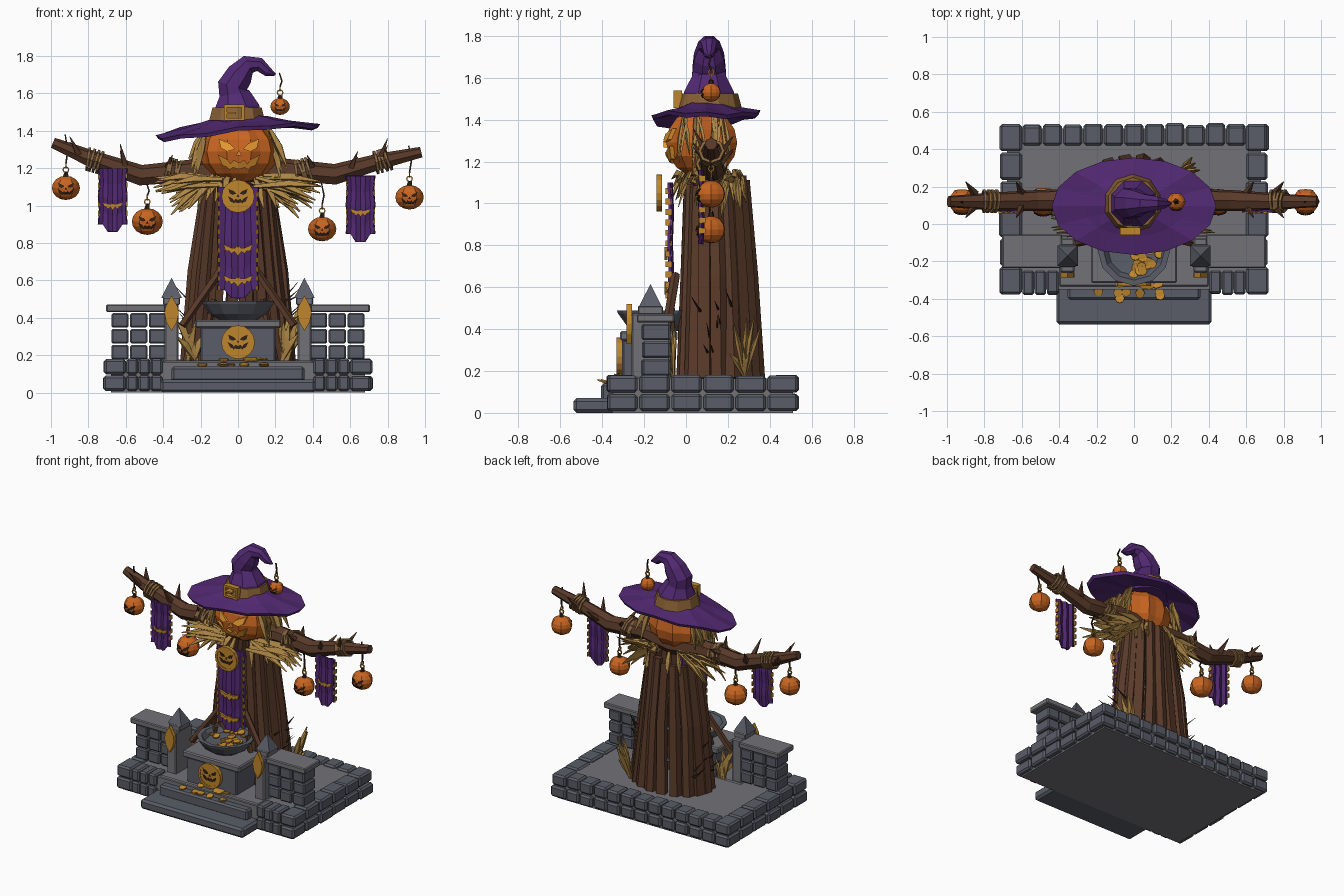
import bpy, bmesh, math, random
from mathutils import Vector, Matrix

if "Cube" in bpy.data.objects:
    bpy.data.objects.remove(bpy.data.objects["Cube"])
random.seed(4)
R = random.uniform
COL = dict(stone=(.10, .11, .135), slab=(.17, .17, .185), wood=(.10, .042, .022), straw=(.42, .24, .06),
           gold=(.52, .24, .025), purple=(.085, .022, .17), orange=(.58, .13, .015), glow=(.8, .32, .03),
           dark=(.03, .015, .01), rope=(.24, .13, .05), leather=(.25, .12, .035))


def make(name, bm, col, recalc=True):
    if recalc:
        bmesh.ops.recalc_face_normals(bm, faces=bm.faces)
    me = bpy.data.meshes.new(name)
    bm.to_mesh(me)
    bm.free()
    ob = bpy.data.objects.new(name, me)
    bpy.context.collection.objects.link(ob)
    mat = bpy.data.materials.get(col) or bpy.data.materials.new(col)
    mat.diffuse_color = (*COL[col], 1)
    mat.use_nodes = True
    mat.node_tree.nodes["Principled BSDF"].inputs["Base Color"].default_value = mat.diffuse_color
    me.materials.append(mat)
    return ob


def box(bm, x0, x1, y0, y1, z0, z1, bev=.008):
    m = Matrix.Translation(((x0 + x1) / 2, (y0 + y1) / 2, (z0 + z1) / 2)) @ Matrix.Diagonal((abs(x1 - x0), y1 - y0, z1 - z0, 1))
    vs = bmesh.ops.create_cube(bm, size=1, matrix=m)['verts']
    if bev:
        bmesh.ops.bevel(bm, geom=list({e for v in vs for e in v.link_edges}), offset=bev, segments=1, affect='EDGES')


def tube(bm, pts, radii, n=6, aspect=1, up=(0, 1, 0)):
    pts = [Vector(p) for p in pts]
    rings = []
    for i, p in enumerate(pts):
        t = (pts[min(i + 1, len(pts) - 1)] - pts[max(i - 1, 0)]).normalized()
        u = Vector(up).cross(t).normalized()
        v = t.cross(u)
        rings.append([bm.verts.new(p + radii[i] * (u * math.cos(a) * aspect + v * math.sin(a)))
                      for a in [2 * math.pi * (k + .5) / n for k in range(n)]])
    for a, b in zip(rings, rings[1:]):
        for k in range(n):
            bm.faces.new((a[k], a[(k + 1) % n], b[(k + 1) % n], b[k]))
    bm.faces.new(rings[0])
    bm.faces.new(rings[-1])


def ring(bm, c, r, w, axis, n=8, sy=1):
    q = Vector(axis).to_track_quat('Z', 'Y')
    g = [[bm.verts.new(Vector(c) + q @ Vector(((r + w * math.cos(b)) * math.cos(a), sy * (r + w * math.cos(b)) * math.sin(a), w * math.sin(b))))
          for b in (.785, 2.356, 3.927, 5.498)] for a in [2 * math.pi * k / n for k in range(n)]]
    for i in range(n):
        for j in range(4):
            bm.faces.new((g[i][j], g[(i + 1) % n][j], g[(i + 1) % n][(j + 1) % 4], g[i][(j + 1) % 4]))


def prism(bm, pts, cx, cz, s, yf, depth):
    """outline in x,z scaled by s, laid on the front surface yf(x,z)"""
    P = [(cx + s * x, cz + s * z) for x, z in pts]
    f = [bm.verts.new((x, yf(x, z), z)) for x, z in P]
    b = [bm.verts.new((x, yf(x, z) + depth, z)) for x, z in P]
    bm.faces.new(f)
    bm.faces.new(b[::-1])
    for i in range(len(P)):
        j = (i + 1) % len(P)
        bm.faces.new((f[i], b[i], b[j], f[j]))


EYE = [(.13, .08), (.3, .26), (.68, .42), (.6, .1), (.38, .0)]
MOUTH = [(0, -.38), (.18, -.28), (.28, -.42), (.42, -.25), (.72, -.1), (.55, -.48), (.4, -.52), (.32, -.62), (.2, -.54), (0, -.6)]
NOSE = [(-.1, -.14), (0, .05), (.1, -.14)]
BAT = [(0, .16), (.1, .32), (.16, .12), (.45, .12), (1, .36), (.85, -.1), (.6, -.08), (.45, -.28), (.25, -.12), (0, -.45)]


def flip(p):
    return [(-x, z) for x, z in p]


def both(p):
    return p + flip(p)[-2:0:-1]


def face(bm, cx, cz, s, yf, depth):
    for p in (EYE, flip(EYE), NOSE, MOUTH, flip(MOUTH)):
        prism(bm, p, cx, cz, s, yf, depth)


def pumpkin(name, c, r, lobes, fcol, off):
    bm = bmesh.new()
    bmesh.ops.create_uvsphere(bm, u_segments=2 * lobes, v_segments=8, radius=1)
    for v in bm.verts:
        k = 1 - .04 * (1 - math.cos(lobes * math.atan2(v.co.y, v.co.x)))
        v.co = (c[0] + v.co.x * k * r[0], c[1] + v.co.y * k * r[1], c[2] + v.co.z * r[2])
    make(name, bm, 'orange')
    bm = bmesh.new()
    face(bm, c[0], c[2], r[2] * .95, lambda x, z: c[1] - off - r[1] * math.sqrt(max(.05, 1 - ((x - c[0]) / r[0])**2 - ((z - c[2]) / r[2])**2)), .02)
    make(name + '_face', bm, fcol)


# plinth: core, two courses of border blocks
bm = bmesh.new()
box(bm, -.68, .68, -.35, .51, 0, .165, 0)
box(bm, -.4, .4, -.335, -.06, .1, .172)
make('platform_floor', bm, 'slab')
bm = bmesh.new()
for z0, z1, sh in ((.01, .092, 0), (.098, .182, .0)):
    for s in (-1, 1):
        for k in range(6):
            y = -.38 + .153 * k
            o = R(0, .012)
            box(bm, s * .6, s * (.722 - o), y + .004, y + .149, z0, z1 - R(0, .006), .012)
        for k in range(3):
            x = .405 + .065 * k
            box(bm, s * x, s * (x + .061), -.38 + R(0, .01), -.25, z0, z1, .01)
    for k in range(11):
        x = -.6 + 1.2 / 11 * k
        box(bm, x + .004, x + .105, .42, .54 - R(0, .015), z0, z1 - R(0, .006), .012)
make('border_blocks', bm, 'stone')
bm = bmesh.new()
box(bm, -.415, .415, -.537, -.3, 0, .07, .015)
box(bm, -.355, .355, -.405, -.3, .06, .14, .012)
make('front_steps', bm, 'stone')

# low front walls, posts and pointed caps
bricks, caps, tips, leaf = (bmesh.new() for _ in range(4))
for s in (-1, 1):
    for r in range(3):
        for k in range(3):
            x = .385 + .1 * k
            box(bricks, s * x, s * (x + .092), -.215 + R(0, .01), -.075, .178 + .085 * r, .255 + .085 * r)
    box(caps, s * .385, s * .705, -.235, -.055, .432, .472, .006)
    box(caps, s * .317, s * .393, -.26, -.075, .15, .475)
    box(caps, s * .31, s * .4, -.23, -.11, .47, .51, .005)
    bmesh.ops.create_cone(tips, cap_ends=True, segments=4, radius1=.077, radius2=.002, depth=.105,
                          matrix=Matrix.Translation((s * .355, -.17, .56)) @ Matrix.Rotation(math.pi / 4, 4, 'Z'))
    prism(leaf, both([(0, 1), (.35, .35), (.4, 0), (.3, -.5), (0, -1)]), s * .355, .425, .095, lambda x, z: -.285, .026)
make('wall_bricks', bricks, 'stone')
make('wall_caps_and_posts', caps, 'slab')
make('post_tips', tips, 'stone')
make('post_leaf_ornaments', leaf, 'gold')

# altar, offering bowl, coins
bm = bmesh.new()
box(bm, -.2, .2, -.305, -.05, .165, .35)
make('altar', bm, 'stone')
bm = bmesh.new()
box(bm, -.23, .23, -.315, -.04, .345, .39)
make('altar_top', bm, 'slab')
bm = bmesh.new()
prof = [(.0, .39), (.1, .39), (.15, .42), (.19, .475), (.195, .49), (.165, .49), (.14, .45), (.0, .44)]
vs = [bm.verts.new((r, 0, z)) for r, z in prof]
es = [bm.edges.new(e) for e in zip(vs, vs[1:])]
bmesh.ops.spin(bm, geom=vs + es, cent=(0, 0, 0), axis=(0, 0, 1), angle=2 * math.pi, steps=12)
bmesh.ops.remove_doubles(bm, verts=bm.verts, dist=.001)
bmesh.ops.translate(bm, verts=bm.verts, vec=(0, -.135, 0))
make('offering_bowl', bm, 'stone')
bm = bmesh.new()
for k in range(46):
    a, d = R(0, 6.28), .14 * math.sqrt(R(0, 1))
    p = (d * math.cos(a), -.135 + d * math.sin(a), .468 + R(-.012, .008)) if k < 32 else (R(-.22, .22), R(-.4, -.32), .15 if k % 2 else .177)
    if k >= 32:
        p = (p[0], R(-.4, -.36) if k % 2 else R(-.33, -.315), p[2])
    bmesh.ops.create_cone(bm, cap_ends=True, segments=8, radius1=.025, radius2=.025, depth=.008,
                          matrix=Matrix.Translation(p) @ Matrix.Rotation(R(-.35, .35), 4, 'X'))
make('coins', bm, 'gold')

# round medallions with carved faces
for name, z, y, r, d in (('altar_medallion', .27, -.338, .09, .035), ('chest_medallion', 1.05, -.145, .088, .03)):
    bm = bmesh.new()
    bmesh.ops.create_cone(bm, cap_ends=True, segments=16, radius1=r, radius2=r, depth=d * .7,
                          matrix=Matrix.Translation((0, y + d * .65, z)) @ Matrix.Rotation(math.pi / 2, 4, 'X'))
    ring(bm, (0, y + d * .4, z), r - .008, .011, (0, 1, 0), 16)
    make(name, bm, 'gold')
    bm = bmesh.new()
    face(bm, 0, z + .008, r * .85, lambda x, zz: y + d * .2, .012)
    make(name + '_face', bm, 'dark')

# skirt of upright planks with hoops inside
bm = bmesh.new()
for k in range(18):
    a = -math.pi / 2 + 2 * math.pi * (k + .5) / 18
    if k in (0, 17):
        continue
    c, s = math.cos(a), math.sin(a)
    j, h = R(-.015, .015), R(1.06, 1.15)
    tube(bm, [(.275 * c, .155 + .19 * s, .165), (.225 * c + j, .15 + .165 * s, .65), (.165 * c, .14 + .14 * s, h)],
         [.036, .033, .027], 4 + k % 3, 1.25, (c, s, 0))
make('skirt_planks', bm, 'wood')
bm = bmesh.new()
for z, r in ((.4, .225), (.62, .2), (.85, .17)):
    ring(bm, (0, .15, z), r, .014, (0, 0, 1), 14, .75)
make('skirt_hoops', bm, 'stone')
bm = bmesh.new()
for s in (-1, 1):
    tube(bm, [(s * .09, -.05, .66), (s * .3, -.1, .36)], [.022, .022], 5)
    tube(bm, [(s * .13, -.07, .5), (s * .2, -.08, .17)], [.018, .018], 5)
make('front_braces', bm, 'wood')

# branch arms with thorns and rope
arm = [(-.99, .12, 1.335), (-.8, .12, 1.255), (-.52, .125, 1.16), (-.25, .13, 1.185), (0, .13, 1.16),
       (.25, .13, 1.19), (.52, .125, 1.165), (.76, .12, 1.235), (.98, .12, 1.285)]
bm = bmesh.new()
tube(bm, arm, [.03, .046, .058, .062, .075, .062, .058, .045, .03], 7)
for x, z, dx, h in ((-.6, 1.2, -.03, .13), (-.85, 1.27, -.05, .1), (.6, 1.19, .04, .1), (.75, 1.23, .05, .13), (.4, 1.2, -.03, .07), (-.38, 1.2, .03, .07)):
    for y in (.1, .16):
        tube(bm, [(x, y, z), (x + dx, y + (y - .13) * 2.2, z + h * (1 if y < .13 else .7))], [.024, .002], 4)
make('branch_arms', bm, 'wood')
bm = bmesh.new()
for s in (-1, 1):
    for x, z, r in ((.77, 1.24, .056), (.35, 1.178, .068)):
        for k in range(4):
            ring(bm, (s * (x + (k - 1.5) * .021), .122, z + .006 * (k - 1.5)), r, .01, (s, R(-.1, .1), R(.1, .4)), 8)
make('arm_ropes', bm, 'rope')

# straw: collar, hair, tufts at the foot
bm = bmesh.new()


def straw(a, b, w):
    m = (Vector(a) * .45 + Vector(b) * .55) + Vector((0, 0, .015))
    tube(bm, [a, m, b], [w * .5, w, .002], 4, 2.2, (R(-.3, .3), -1, .6))


for s in (-1, 1):
    for k in range(34):
        y = R(-.03, .24)
        a, l = R(-.1, 1.0), R(.2, .33)
        straw((s * R(.06, .16), y, R(1.1, 1.17)), (s * (.13 + l * math.cos(a)), y + R(-.07, .04), 1.13 - l * .75 * math.sin(a)), .011)
    for k in range(18):
        y = R(-.04, .2)
        straw((s * .17, y, 1.41), (s * R(.21, .275), y + R(-.04, .04), R(1.13, 1.26)), .01)
    for k in range(8):
        straw((s * R(.22, .27), -.06, .17), (s * R(.17, .33), R(-.12, -.05), R(.3, .42)), .011)
for k in range(22):
    a = R(0, 6.28)
    straw((.14 * math.cos(a), .13 + .13 * math.sin(a), 1.16), (.22 * math.cos(a), .12 + .2 * math.sin(a), R(.98, 1.08)), .011)
for k in range(8):
    straw((.25, .28, .17), (R(.26, .36), R(.2, .36), R(.28, .5)), .011)
make('straw', bm, 'straw')
bm = bmesh.new()
for k in range(16):
    s = (-1, 1)[k % 2]
    z, y = R(.22, .55), R(.05, .28)
    tube(bm, [(s * .25, y, z), (s * R(.31, .35), y + R(-.06, .06), z + R(.03, .1))], [.008, .001], 4)
make('bramble_twigs', bm, 'dark')

# cloth banners with gold bats and stitched edges
for name, cx, y, hw, zt, zb, zp, bats, bs in (('centre_banner', 0, -.085, .108, 1.1, .55, .485, (.765, .6), .078),
                                             ('left_banner', -.67, .075, .08, 1.2, .9, .84, (1.0,), .055),
                                             ('right_banner', .655, .075, .08, 1.16, .85, .785, (.965,), .055)):
    bm = bmesh.new()
    g = []
    for i in range(7):
        t = abs(i - 3) / 3
        bot = zp + (zb - zp) * t + (.02 if i % 2 else 0)
        g.append([bm.verts.new((cx + hw * (i - 3) / 3 * (1 - .08 * (j % 2)), y + (.008 if i % 2 else -.004) + .006 * (j % 2), zt + (bot - zt) * j / 4)) for j in range(5)])
    for a, b in zip(g, g[1:]):
        for j in range(4):
            bm.faces.new((a[j], b[j], b[j + 1], a[j + 1]))
    make(name, bm, 'purple').modifiers.new('thickness', 'SOLIDIFY').thickness = .014
    bm = bmesh.new()
    for z in bats:
        prism(bm, both(BAT), cx, z, bs, lambda x, zz: y - .018, .014)
    for k in range(int((zt - zb) / .05)):
        for s in (-1, 1):
            z = zt - .04 - .05 * k
            box(bm, cx + s * hw * .88, cx + s * hw * .98, y - .012, y + .018, z - .014, z + .014, 0)
    make(name + '_trim', bm, 'gold')

# head and hanging pumpkins
pumpkin('pumpkin_head', (.005, .075, 1.29), (.212, .178, .168), 10, 'glow', .006)
for i, (x, z, r, top) in enumerate(((-.92, 1.095, .075, 1.38), (-.485, .915, .083, 1.12), (.45, .875, .076, 1.12), (.917, 1.045, .076, 1.32), (.225, 1.53, .052, 1.71))):
    y = .12
    pumpkin('hanging_pumpkin_%d' % (i + 1), (x, y, z), (r, r * .95, r * .86), 6, 'dark', .002)
    bm = bmesh.new()
    tube(bm, [(x, y, z + r * .8), (x + .004, y, z + r * 1.15)], [.016, .01], 5)
    tube(bm, [(x, y, z + r + .055), (x + .01, y - .01, (z + r + top) / 2 + .02), (x - .004, y, top)], [.006, .006, .005], 4)
    make('hanging_stem_%d' % (i + 1), bm, 'dark')
    bm = bmesh.new()
    ring(bm, (x, y, z + r + .022), .015, .005, (0, 1, 0))
    ring(bm, (x, y, z + r + .045), .013, .005, (1, 0, 0))
    make('hanging_links_%d' % (i + 1), bm, 'gold')

# witch hat: drooping brim, bent crown, band, buckle
bm = bmesh.new()
rows = []
for f, z in ((.34, 1.475), (.62, 1.445), (1, 1.42), (.97, 1.4), (.6, 1.42), (.34, 1.44)):
    rows.append([])
    for k in range(16):
        a = 2 * math.pi * k / 16
        c, s = math.cos(a), math.sin(a)
        rows[-1].append(bm.verts.new((.44 * f * c, .095 + .26 * f * s, z + .03 * f * c + f * (.012 * s + .018 * math.cos(2 * a + 2.4) - .012 * (k % 2)))))
for a, b in zip(rows, rows[1:] + rows[:1]):
    for k in range(16):
        bm.faces.new((a[k], a[(k + 1) % 16], b[(k + 1) % 16], b[k]))
make('hat_brim', bm, 'purple')
bm = bmesh.new()
tube(bm, [(-.005, .11, 1.42), (-.005, .11, 1.53), (-.02, .11, 1.6), (-.03, .11, 1.64), (.01, .11, 1.7), (.055, .11, 1.755),
          (.115, .11, 1.755), (.16, .11, 1.715), (.2, .11, 1.7)], [.155, .128, .088, .086, .078, .055, .04, .028, .006], 8)
make('hat_crown', bm, 'purple')
bm = bmesh.new()
tube(bm, [(-.005, .11, 1.455), (-.005, .11, 1.525)], [.157, .138], 10)
make('hat_band', bm, 'leather')
bm = bmesh.new()
for x0, x1, z0, z1 in ((-.075, -.06, 1.455, 1.54), (.02, .035, 1.455, 1.54), (-.075, .035, 1.455, 1.47), (-.075, .035, 1.525, 1.54), (-.06, -.01, 1.49, 1.502)):
    box(bm, x0, x1, -.06, -.02, z0, z1, 0)
make('hat_buckle', bm, 'gold')
